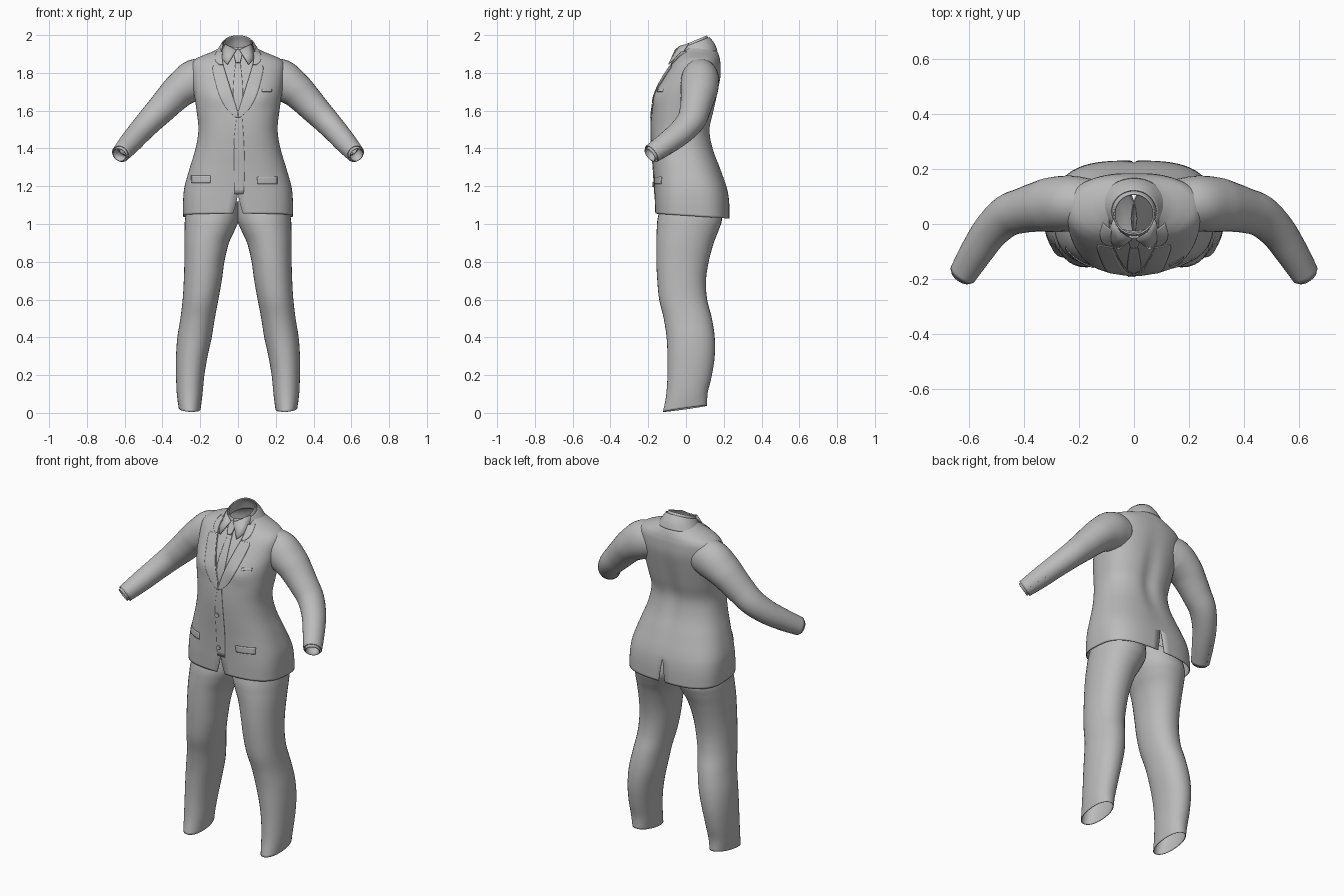
import bpy, bmesh, math
from mathutils import Vector

if "Cube" in bpy.data.objects:
    bpy.data.objects.remove(bpy.data.objects["Cube"], do_unlink=True)

cloth = bpy.data.materials.new("grey cloth")
cloth.use_nodes = True
GREY = (0.5, 0.5, 0.5, 1)
cloth.diffuse_color = GREY
cloth.node_tree.nodes["Principled BSDF"].inputs["Base Color"].default_value = GREY


def smooth(rows, k=5):
    """Catmull-Rom resampling of a list of equal-length tuples."""
    out = []
    for i in range(len(rows) - 1):
        a, b, c, d = (rows[max(0, min(len(rows) - 1, i + j))] for j in (-1, 0, 1, 2))
        for s in range(k):
            t = s / k
            out.append(tuple(q + t / 2 * (r - p + t * (2 * p - 5 * q + 4 * r - u + t * (3 * (q - r) + u - p)))
                             for p, q, r, u in zip(a, b, c, d)))
    return out + [tuple(rows[-1])]


def grid(name, rows, closed=False, mirror=False, thick=0.005):
    """Skin a grid of points, with optional mirrored twin."""
    bm = bmesh.new()
    vs = [[bm.verts.new(p) for p in row] for row in rows]
    n = len(rows[0])
    for r, s in zip(vs, vs[1:]):
        for j in range(n if closed else n - 1):
            k = (j + 1) % n
            bm.faces.new((r[j], r[k], s[k], s[j]))
    bmesh.ops.recalc_face_normals(bm, faces=bm.faces)
    me = bpy.data.meshes.new(name)
    bm.to_mesh(me)
    bm.free()
    me.materials.append(cloth)
    ob = bpy.data.objects.new(name, me)
    bpy.context.collection.objects.link(ob)
    if mirror:
        m = ob.modifiers.new("Mirror", "MIRROR")
        m.merge_threshold = 0.002
    if thick:
        s = ob.modifiers.new("Solidify", "SOLIDIFY")
        s.thickness = thick
        s.offset = 0
    bpy.ops.object.select_all(action="DESELECT")
    ob.select_set(True)
    bpy.context.view_layer.objects.active = ob
    bpy.ops.object.shade_smooth_by_angle(angle=math.radians(45))
    return ob


def power(v, e):
    return math.copysign(abs(v) ** e, v)


def oval(th, n=2.0):
    return power(math.cos(th), 2 / n), power(math.sin(th), 2 / n)


# Jacket body sections: height, half width, front y, back y, squareness
BODY = smooth([
    (1.055, .288, -.160, .228, 3.0), (1.13, .288, -.163, .226, 2.9),
    (1.20, .280, -.166, .212, 2.7), (1.30, .252, -.172, .178, 2.5),
    (1.40, .222, -.180, .143, 2.4), (1.50, .207, -.184, .128, 2.4),
    (1.60, .217, -.178, .148, 2.5), (1.70, .232, -.158, .168, 2.5),
    (1.78, .242, -.120, .182, 2.4), (1.84, .245, -.082, .182, 2.3),
    (1.87, .225, -.062, .178, 2.2), (1.89, .185, -.050, .173, 2.1),
    (1.91, .135, -.038, .165, 2.0), (1.93, .098, -.024, .150, 2.0)])


def section(z):
    for a, b in zip(BODY, BODY[1:]):
        if z <= b[0]:
            t = max(0, (z - a[0]) / (b[0] - a[0]))
            return [p + t * (q - p) for p, q in zip(a, b)]
    return BODY[-1]


def bump(v, centre, width):
    return math.exp(-((v - centre) / width) ** 2)


def surf(th, z, grow=0.0):
    """Point on the jacket body, with chest fullness and a spine furrow."""
    _, rx, yf, yb, n = section(z)
    c, s = oval(th, n)
    x, y = (rx + grow) * c, (yf + yb) / 2 + ((yb - yf) / 2 + grow) * s
    if s < 0:
        y -= .012 * bump(abs(x), .12, .06) * bump(z, 1.67, .05)
    else:
        y -= .016 * bump(x, 0, .045) * bump(z, 1.52, .2)
    z -= .013 * (1 + s) * max(0, 1 - (z - 1.055) / .12)
    return Vector((x, y, z))


def angle_at(x, z):
    _, rx, _, _, n = section(z)
    return math.acos(min(1, abs(x) / rx) ** (n / 2))


def on_front(x, z, off):
    p = surf(-angle_at(x, z), z)
    return Vector((x, p.y - off, z))


# Jacket body: half panel with neck opening, front cutaway and back vent
def panel_row(z, cols=44):
    cut = max(0, (1.17 - z) / .12)
    front = .028 * cut ** 1.5 if z < 1.17 else max(0, min(.09, .31 * (z - 1.59)))
    a, b = -angle_at(front, z), angle_at(.022 * cut, z)
    return [surf(a + (b - a) * j / cols, z) for j in range(cols + 1)]


grid("jacket_body", [panel_row(r[0]) for r in BODY], mirror=True)

# Sleeves: x, y, z, radius across, radius front to back
SLEEVE = smooth([
    (.15, .075, 1.775, .095, .085), (.225, .075, 1.763, .107, .098), (.30, .070, 1.715, .092, .097),
    (.35, .062, 1.668, .083, .088), (.40, .050, 1.615, .076, .080), (.46, .030, 1.553, .068, .074),
    (.52, -.025, 1.488, .061, .066), (.575, -.105, 1.425, .055, .058), (.622, -.182, 1.372, .046, .050)])


def tube(path, count=28):
    rows = []
    for i, p in enumerate(path):
        a, b = path[max(0, i - 1)], path[min(len(path) - 1, i + 1)]
        t = (Vector(b[:3]) - Vector(a[:3])).normalized()
        side = Vector((0, 1, 0))
        side = (side - t * side.dot(t)).normalized()
        up = t.cross(side)
        rows.append([Vector(p[:3]) + up * p[3] * math.cos(w) + side * p[4] * math.sin(w)
                     for w in (math.tau * j / count for j in range(count))])
    return rows


sleeve_rows = tube(SLEEVE)
grid("sleeves", sleeve_rows, closed=True, mirror=True)

# Shirt cuffs just inside the sleeve ends
end = Vector(SLEEVE[-1][:3])
way = (end - Vector(SLEEVE[-3][:3])).normalized()
grid("shirt_cuffs", tube([(*(end + way * d), .037, .040) for d in (-.05, -.02, .012)]),
     closed=True, mirror=True)

# Trouser legs: height, inner x, outer x, front y, back y
LEG = smooth([
    (.022, .200, .312, -.120, .110), (.10, .190, .322, -.103, .113), (.20, .180, .326, -.096, .135),
    (.30, .163, .326, -.096, .150), (.40, .141, .319, -.101, .150), (.50, .125, .303, -.116, .135),
    (.60, .106, .291, -.140, .110), (.70, .088, .285, -.150, .104), (.80, .074, .282, -.155, .118),
    (.90, .050, .282, -.155, .145), (.97, .018, .281, -.153, .172), (1.03, -.004, .278, -.148, .188),
    (1.12, -.010, .262, -.125, .165)])


def leg_row(r, count=36):
    z, x0, x1, yf, yb = r
    row = []
    for j in range(count):
        c, s = oval(math.tau * j / count, 2.15)
        row.append(((x0 + x1) / 2 + (x1 - x0) / 2 * c, (yf + yb) / 2 + (yb - yf) / 2 * s,
                    z + (.019 * s + .004 * c) * max(0, 1 - z / .15)))
    return row


grid("trouser_legs", [leg_row(r) for r in LEG], closed=True, thick=.004, mirror=True).modifiers[0].use_mirror_merge = False


# Flat pieces laid on the jacket front: rows of height, left x, right x
def patch(name, rows, off, mirror=False, cols=8, thick=.004, k=4):
    return grid(name, [[on_front(a + (b - a) * j / cols, z, off) for j in range(cols + 1)]
                       for z, a, b in smooth(rows, k)], mirror=mirror, thick=thick)


patch("shirt_front", [(1.54, -.04, .04), (1.65, -.06, .06), (1.8, -.09, .09), (1.915, -.09, .09)], -.009)
patch("tie_blade", [(1.57, -.012, .012), (1.7, -.026, .026), (1.87, -.011, .011)], -.001)
patch("tie_knot", [(1.855, -.012, .012), (1.89, -.02, .02), (1.92, -.018, .018)], .012, thick=.012)
patch("lapels", [(1.565, .0, .012), (1.61, .008, .06), (1.68, .03, .098), (1.76, .054, .122),
                 (1.82, .072, .134), (1.838, .077, .128)], .006, mirror=True)
patch("collar_ends", [(1.843, .078, .098), (1.862, .082, .118), (1.89, .084, .122), (1.912, .08, .112)],
      .006, mirror=True)
patch("front_overlap", [(1.16, -.018, .03), (1.3, -.02, .035), (1.45, -.02, .03), (1.585, -.004, .02)], .003)
patch("left_pocket_flap", [(1.212, .105, .208), (1.25, .1, .208)], .005)
patch("right_pocket_flap", [(1.218, -.245, -.145), (1.256, -.248, -.145)], .005)
patch("breast_pocket", [(1.70, .128, .178), (1.715, .128, .178)], .003)


# Collars: tilted rings round the neck, rows of half width, front y, back y, height, tilt
def collar(name, rows, start, stop, count=40):
    pts = []
    for rx, yf, yb, z, tilt in smooth(rows, 4):
        row = []
        for j in range(count + 1):
            w = math.radians(start + (stop - start) * j / count)
            row.append((rx * math.cos(w), (yf + yb) / 2 + (yb - yf) / 2 * math.sin(w), z + tilt * math.sin(w)))
        pts.append(row)
    grid(name, pts, thick=.006)


collar("shirt_collar", [(.088, -.048, .138, 1.900, .025), (.080, -.042, .125, 1.94, .027),
                        (.071, -.036, .108, 1.966, .031)], -90, 270)
collar("jacket_collar", [(.122, -.045, .164, 1.897, .020), (.100, -.040, .148, 1.930, .025),
                         (.083, -.034, .122, 1.956, .032)], -38, 218)

# Pointed wings of the shirt collar
grid("shirt_collar_wings", [[(.008, -.056, 1.922), (.05, -.030, 1.943), (.076, .015, 1.955)],
                            [(.03, -.073, 1.885), (.06, -.058, 1.893), (.088, -.018, 1.905)],
                            [(.055, -.092, 1.845), (.062, -.088, 1.85), (.082, -.062, 1.872)]], mirror=True)


# Buttons on the front and by the cuffs
def button(name, at, facing, radius):
    bpy.ops.mesh.primitive_cylinder_add(vertices=16, radius=radius, depth=.008, location=at)
    ob = bpy.context.object
    ob.name = name
    ob.rotation_euler = Vector(facing).to_track_quat("Z", "Y").to_euler()
    ob.data.materials.append(cloth)
    bpy.ops.object.shade_smooth_by_angle()


for z in (1.21, 1.41):
    button("front_button", on_front(-.008, z, .008), (0, -1, 0), .013)
for side in (-1, 1):
    for i in (3, 5, 7):
        row = sleeve_rows[-i]
        p = row[len(row) // 4 + 1]
        out = p - Vector(SLEEVE[-i][:3])
        flip = Vector((side, 1, 1))
        button("cuff_button", p * flip, out * flip, .006)
